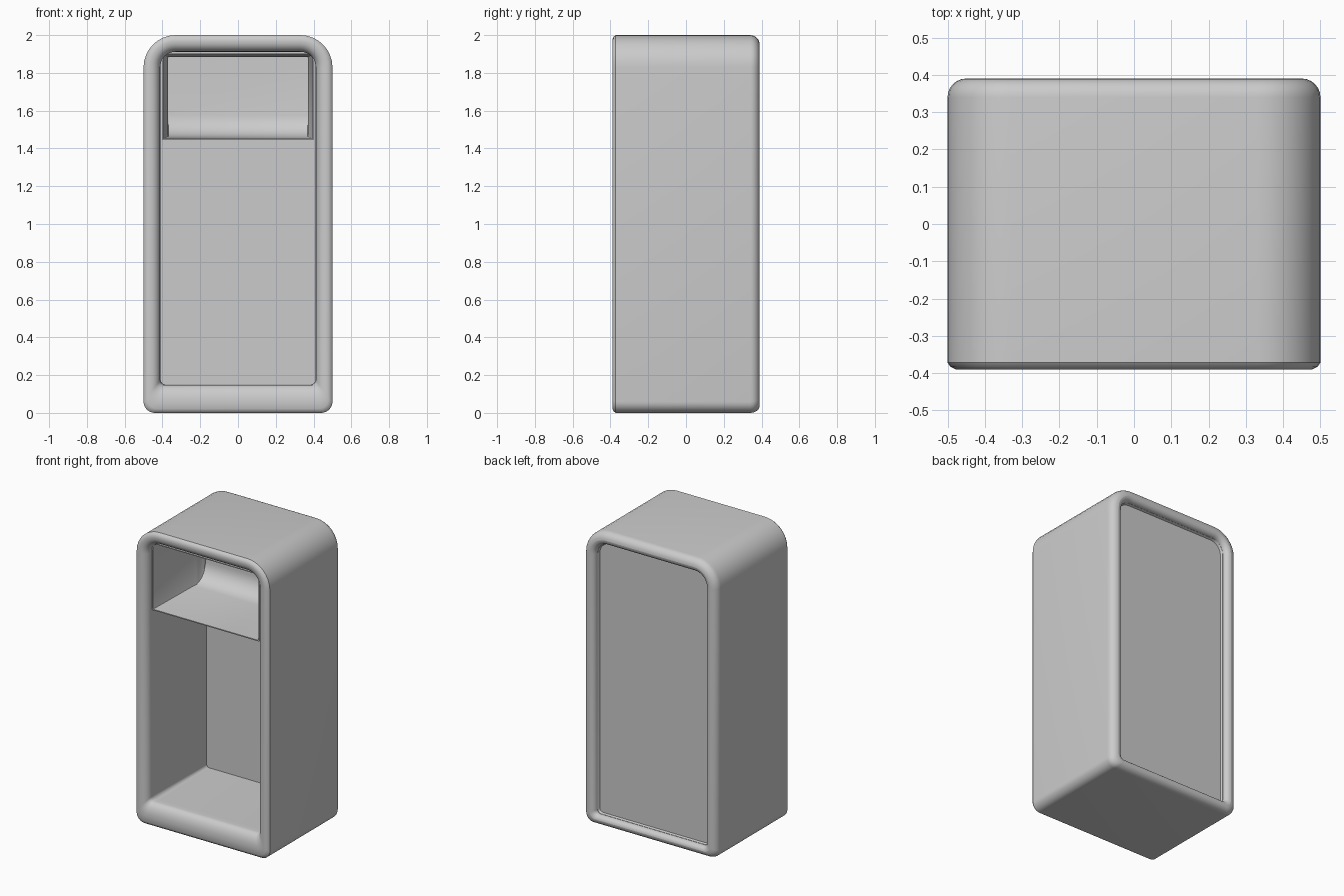
import bpy, bmesh, math

cube = bpy.data.objects.get("Cube")
if cube:
    bpy.data.objects.remove(cube)

grey = bpy.data.materials.new("plain_grey")
grey.use_nodes = True
colour = (0.6, 0.6, 0.6, 1)
grey.diffuse_color = colour
grey.node_tree.nodes["Principled BSDF"].inputs["Base Color"].default_value = colour


def outline(y, half, low, high, r_top, r_low, steps=8):
    """Rounded rectangle facing the front, with separate top and bottom radii."""
    corners = [(half - r_low, low + r_low, r_low, -90), (half - r_top, high - r_top, r_top, 0),
               (r_top - half, high - r_top, r_top, 90), (r_low - half, low + r_low, r_low, 180)]
    points = []
    for cx, cz, r, start in corners:
        for i in range(steps + 1):
            a = math.radians(start + 90 * i / steps)
            points.append((cx + r * math.cos(a), y, cz + r * math.sin(a)))
    return points


def loft(name, sections):
    """Skin a chain of outlines and cap the first and last."""
    bm = bmesh.new()
    rings = [[bm.verts.new(p) for p in outline(*s)] for s in sections]
    n = len(rings[0])
    for a, b in zip(rings, rings[1:]):
        for i in range(n):
            j = (i + 1) % n
            bm.faces.new((a[i], a[j], b[j], b[i]))
    bm.faces.new(rings[0])
    bm.faces.new(rings[-1])
    bmesh.ops.recalc_face_normals(bm, faces=bm.faces)
    mesh = bpy.data.meshes.new(name)
    bm.to_mesh(mesh)
    bm.free()
    mesh.materials.append(grey)
    obj = bpy.data.objects.new(name, mesh)
    bpy.context.collection.objects.link(obj)
    bpy.ops.object.select_all(action='DESELECT')
    obj.select_set(True)
    bpy.context.view_layer.objects.active = obj
    bpy.ops.object.shade_smooth_by_angle(angle=math.radians(35))
    return obj


def arc(steps, start, end):
    return [math.radians(start + (end - start) * i / steps) for i in range(steps + 1)]


# Cabinet: recessed back panel, rounded rims, outer skin and open cavity
def rim(y, inset, low):
    return (y, 0.5 - inset, low, 2 - inset, max(0.17 - inset, 0.04), max(0.06 - inset * 0.4, 0.025))

R = 0.05
cabinet = [rim(0.34, 0.092, 0.075), rim(0.355, 0.086, 0.07)]
cabinet += [rim(0.355 + 0.035 * math.sin(a), 0.05 + 0.035 * math.cos(a), 0.04 + 0.028 * math.cos(a))
            for a in arc(5, 0, 90)]
cabinet += [rim(0.34 + R * math.sin(a), R - R * math.cos(a), 0.04 - 0.04 * math.cos(a))
            for a in arc(6, 90, 0)]
cabinet += [rim(-0.372, 0, 0), rim(-0.383, 0.008, 0.008), rim(-0.39, 0.022, 0.022)]
cabinet += [rim(-0.335 - 0.055 * math.cos(a), 0.035 + 0.053 * math.sin(a), 0.06 + 0.088 * math.sin(a))
            for a in arc(8, 0, 90)]
cabinet += [(-0.30, 0.41, 0.148, 1.91, 0.04, 0.03), (0.25, 0.41, 0.15, 1.91, 0.03, 0.02)]
loft("cabinet", cabinet)

# Upper tray: thin open-fronted box whose floor curves up into its back
tray = [(0.20, 0.385, 1.445, 1.90), (-0.345, 0.403, 1.445, 1.903), (-0.345, 0.395, 1.452, 1.897),
        (0.06, 0.376, 1.46, 1.887)]
tray += [(0.06 + 0.12 * math.sin(a), 0.37, 1.58 - 0.12 * math.cos(a), 1.885) for a in arc(7, 10, 90)]
loft("upper_tray", [s + (0.005, 0.005, 2) for s in tray])
